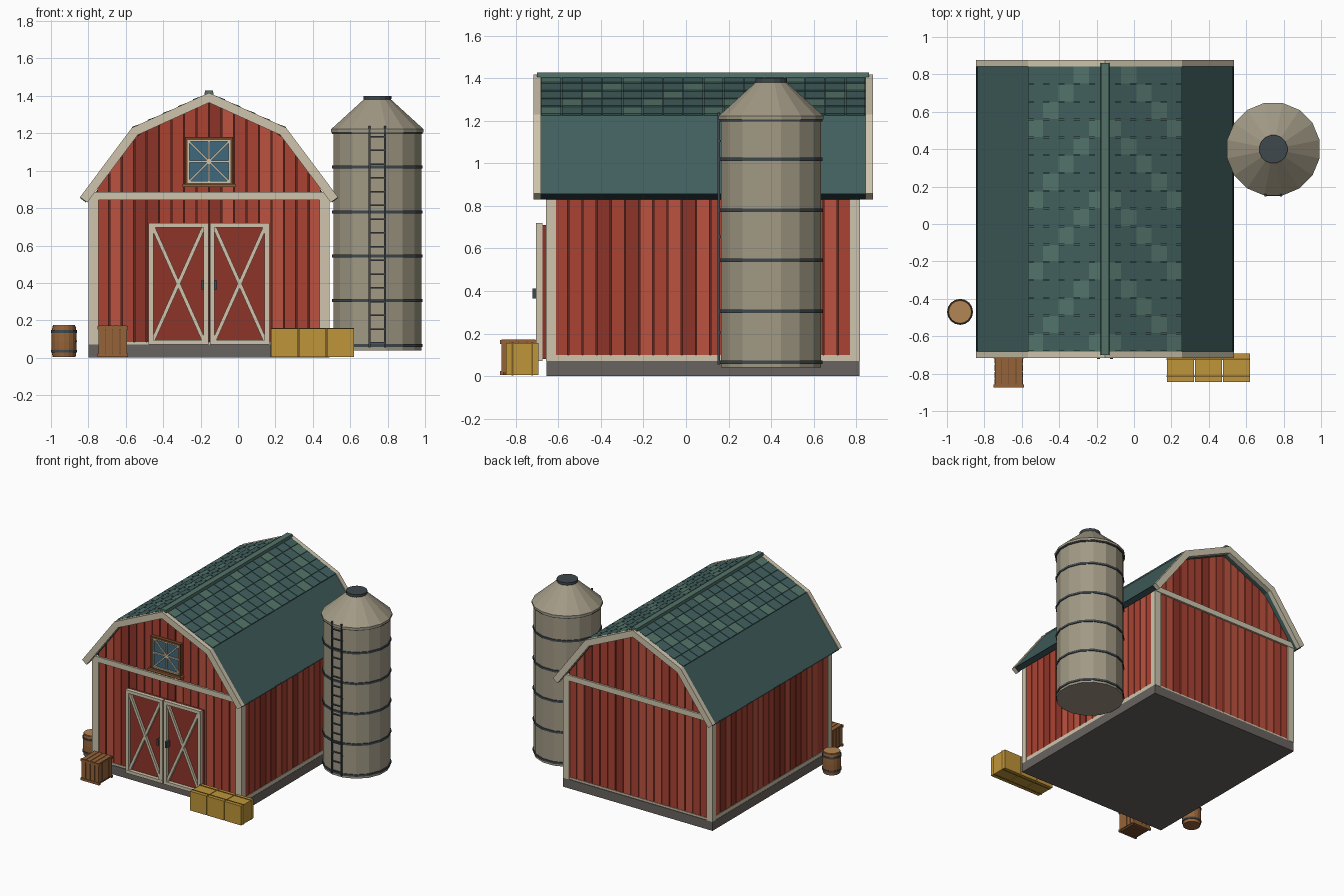
import bpy, bmesh, random
from math import pi, sin, cos, hypot
from mathutils import Vector

if "Cube" in bpy.data.objects:
    bpy.data.objects.remove(bpy.data.objects["Cube"])

random.seed(4)
CX, CY = -0.155, 0.08
COL = {"red": (.40, .055, .032), "red_light": (.50, .085, .05), "red_dark": (.27, .035, .022),
       "seam": (.11, .02, .015), "cream": (.62, .56, .42), "teal": (.052, .115, .11),
       "teal_light": (.085, .17, .14), "teal_dark": (.02, .04, .045), "stone": (.14, .125, .115),
       "silo": (.36, .32, .235), "steel": (.05, .065, .075), "glass": (.05, .14, .2),
       "brown": (.30, .125, .04), "brown_dark": (.16, .06, .022), "tan": (.45, .24, .09),
       "hay": (.52, .30, .04), "hay_dark": (.2, .11, .02)}
MATS = {}


def make(name, color, parts):
    """One object from prisms (2D outline, axis, low, high)."""
    bm = bmesh.new()
    for pts, axis, lo, hi in parts:
        def place(p, h):
            return {"x": (h, p[0], p[1]), "y": (p[0], h, p[1]), "z": (p[0], p[1], h)}[axis]
        a = [bm.verts.new(place(p, lo)) for p in pts]
        b = [bm.verts.new(place(p, hi)) for p in pts]
        bm.faces.new(a)
        bm.faces.new(b[::-1])
        for i in range(len(pts)):
            j = (i + 1) % len(pts)
            bm.faces.new((a[i], b[i], b[j], a[j]))
    return finish(name, color, bm)


def finish(name, color, bm):
    bmesh.ops.recalc_face_normals(bm, faces=bm.faces)
    me = bpy.data.meshes.new(name)
    bm.to_mesh(me)
    bm.free()
    if color not in MATS:
        MATS[color] = bpy.data.materials.new(color)
        MATS[color].diffuse_color = (*COL[color], 1)
    me.materials.append(MATS[color])
    ob = bpy.data.objects.new(name, me)
    bpy.context.collection.objects.link(ob)
    return ob


def box(x0, x1, y0, y1, z0, z1):
    return ([(x0, z0), (x1, z0), (x1, z1), (x0, z1)], "y", y0, y1)


def strip(p, q, w, y0, y1):
    """Flat bar between two points in the xz plane."""
    d = hypot(q[0] - p[0], q[1] - p[1])
    nx, nz = -(q[1] - p[1]) / d * w / 2, (q[0] - p[0]) / d * w / 2
    return ([(p[0] + nx, p[1] + nz), (q[0] + nx, q[1] + nz), (q[0] - nx, q[1] - nz), (p[0] - nx, p[1] - nz)], "y", y0, y1)


def lathe(name, color, x, y, prof, n, turn=0.0):
    """Faceted round part from (radius, z) points, capped at both ends."""
    bm = bmesh.new()
    rings = [[bm.verts.new((x + r * cos(2 * pi * i / n + turn), y + r * sin(2 * pi * i / n + turn), z))
              for i in range(n)] for r, z in prof]
    for a, b in zip(rings, rings[1:]):
        for i in range(n):
            bm.faces.new((a[i], a[(i + 1) % n], b[(i + 1) % n], b[i]))
    bm.faces.new(rings[0])
    bm.faces.new(rings[-1])
    return finish(name, color, bm)


# Gambrel half profile, offset along the slope normals
RIDGE, KNEE, EAVE = Vector((0, 1.41)), Vector((.408, 1.225)), Vector((.685, .855))
N1 = Vector((.185, .408)).normalized()
N2 = Vector((.37, .277)).normalized()


def half(off):
    miter = (N1 + N2) / (1 + N1.dot(N2))
    return [RIDGE + Vector((0, off / N1.y)), KNEE + miter * off, EAVE + N2 * off]


def shell(outer, inner):
    def line(off):
        h = half(off)
        return [(CX - p.x, p.y) for p in h[:0:-1]] + [(CX + p.x, p.y) for p in h]
    return line(outer) + line(inner)[::-1]


def under_roof(x):
    r, k, e = half(-.038)
    u = abs(x - CX)
    a, b = (r, k) if u < k.x else (k, e)
    return a.y + (b.y - a.y) * (u - a.x) / (b.x - a.x)


# Foundation and wall core
make("foundation", "stone", [box(-.80, .49, -.655, .815, 0, .07)])
inner = half(-.036)
core = [(CX - .63, .07), (CX + .63, .07), (CX + .63, .85), (CX + inner[1].x, inner[1].y), (CX, inner[0].y),
        (CX - inner[1].x, inner[1].y), (CX - .63, .85)]
make("wall_core", "seam", [(core, "y", -.635, .795)])

# Wall boards in three reds
boards = {"red": [], "red_light": [], "red_dark": []}
shades = ["red", "red", "red_light", "red_dark"]
n = 18
for y0, y1 in ((-.646, -.634), (.794, .806)):
    for i in range(n):
        a = CX - .6 + 1.2 * i / n + .003
        b = a + 1.2 / n - .006
        boards[random.choice(shades)].append(([(a, .08), (b, .08), (b, under_roof(b)), (a, under_roof(a))], "y", y0, y1))
n = 21
for x0, x1 in ((CX - .64, CX - .629), (CX + .629, CX + .64)):
    for i in range(n):
        a = -.62 + 1.4 * i / n + .003
        boards[random.choice(shades)].append(box(x0, x1, a, a + 1.4 / n - .006, .08, .85))
for c, parts in boards.items():
    make("wall_boards_" + c, c, parts)

# Cream wall trim: corner posts, cross beams, sills
trim = []
for x0, x1 in ((-.80, -.747), (.437, .49)):
    for y0, y1 in ((-.657, -.61), (.77, .817)):
        trim.append(box(x0, x1, y0, y1, .07, .86))
for y0, y1 in ((-.66, -.63), (.79, .82)):
    trim.append(box(-.80, .49, y0, y1, .842, .885))
trim += [box(-.798, -.77, -.64, .80, .07, .10), box(.46, .488, -.64, .80, .07, .10),
         box(-.78, .47, -.65, -.63, .07, .085), box(-.78, .47, .79, .81, .07, .085)]
make("wall_trim", "cream", trim)

# Roof
make("roof", "teal", [(shell(0, -.036), "y", -.684, .846)])
make("roof_end_trim", "cream", [(shell(.006, -.042), "y", a, b) for a, b in ((-.717, -.682), (.843, .878))])
make("ridge_cap", "teal_light", [([(CX - .024, 1.40), (CX, 1.41), (CX + .024, 1.40), (CX + .022, 1.428),
                                  (CX - .022, 1.428)], "y", -.70, .86)])
tiles = {"teal": [], "teal_light": []}
for s in (-1, 1):
    for i in range(5):
        a, b = RIDGE.lerp(KNEE, i / 5), RIDGE.lerp(KNEE, (i + 1) / 5)
        quad = [(CX + s * p.x, p.y) for p in (a - N1 * .004, b - N1 * .004, b + N1 * .010, a + N1 * .003)]
        for c in range(16):
            y = -.680 + c * .0953
            tiles["teal_light" if (i + c) % 4 == 0 else "teal"].append((quad, "y", y + .002, y + .0925))
for c, parts in tiles.items():
    make("shingles_" + c, c, parts)
make("eave_edge", "teal_dark", [strip((CX + s * .687, .857), (CX + s * .656, .834), .008, -.682, .843) for s in (-1, 1)])

# Double doors with crossed braces
slab, frame, handles = [], [], []
for s in (-1, 1):
    def dx(u):
        return CX + s * u
    x0, x1 = sorted((dx(.004), dx(.318)))
    slab.append(box(x0, x1, -.678, -.64, .08, .71))
    for u in (.017, .31):
        frame.append(strip((dx(u), .07), (dx(u), .72), .026, -.705, -.675))
    for z in (.082, .708):
        frame.append(strip((dx(.004), z), (dx(.323), z), .024, -.706, -.675))
    frame.append(strip((dx(.028), .092), (dx(.30), .70), .02, -.698, -.675))
    frame.append(strip((dx(.028), .70), (dx(.30), .092), .02, -.696, -.675))
    handles.append(strip((dx(.036), .365), (dx(.036), .412), .016, -.722, -.676))
make("door_panels", "red_dark", slab)
make("door_frames", "cream", frame)
make("door_handles", "steel", handles)

# Loft window
WZ = 1.05
make("window_glass", "glass", [box(CX - .115, CX + .115, -.656, -.63, WZ - .115, WZ + .115)])
make("window_surround", "brown_dark", [strip((CX - .125, WZ + s * .122), (CX + .125, WZ + s * .122), .014, -.675, -.63) for s in (-1, 1)]
     + [strip((CX + s * .122, WZ - .129), (CX + s * .122, WZ + .129), .014, -.674, -.63) for s in (-1, 1)])
make("window_sill", "brown", [box(CX - .142, CX + .142, -.69, -.63, .912, .93)])
bars = [strip((CX - a, WZ - b), (CX + a, WZ + b), .01, -.668 + k * .001, -.65)
        for k, (a, b) in enumerate(((.115, 0), (0, .115), (.112, .112), (.112, -.112)))]
for s in (-1, 1):
    bars += [strip((CX - .117, WZ + s * .111), (CX + .117, WZ + s * .111), .011, -.670, -.65),
             strip((CX + s * .111, WZ - .117), (CX + s * .111, WZ + .117), .011, -.669, -.65)]
make("window_bars", "cream", bars)

# Silo
SX, SY, T = .745, .40, pi / 16
lathe("silo_body", "silo", SX, SY, [(.240, .04), (.240, 1.22)], 16, T)
lathe("silo_roof", "silo", SX, SY, [(.252, 1.205), (.252, 1.222), (.075, 1.38)], 16, T)
lathe("silo_cap", "steel", SX, SY, [(.072, 1.36), (.076, 1.385), (.076, 1.40)], 16, T)
for z in (.065, .305, .545, .78, 1.02, 1.205):
    lathe("silo_band", "steel", SX, SY, [(.246, z - .008), (.246, z + .008)], 16, T)
ladder = [box(x - .005, x + .005, .148, .16, .055, 1.24) for x in (.704, .786)]
ladder += [box(.704, .786, .150, .158, z - .004, z + .004) for z in [.08 + .0735 * i for i in range(16)]]
ladder += [box(x - .004, x + .004, .155, .18, z, z + .01) for x in (.704, .786) for z in (.2, .65, 1.1)]
make("silo_ladder", "steel", ladder)

# Hay bales with straps
bales, straps = [], []
for x in (.177, .326, .475):
    bales.append(box(x, x + .144, -.845, -.693, .005, .155))
    straps += [box(x - .002, x + .146, y - .004, y + .004, .003, .158) for y in (-.815, -.722)]
make("hay_bales", "hay", bales)
make("hay_straps", "hay_dark", straps)

# Slatted crate
x0, x1, y0, y1 = -.745, -.593, -.868, -.708
make("crate_core", "brown_dark", [box(x0 + .006, x1 - .006, y0 + .006, y1 - .006, .006, .165)])
slats = []
for i in range(4):
    a, b = x0 + i * .038 + .002, y0 + i * .04 + .002
    slats += [box(a, a + .034, y0, y1, .163, .172), box(a, a + .034, y0, y0 + .008, .02, .163),
              box(a, a + .034, y1 - .008, y1, .02, .163), box(x0, x0 + .008, b, b + .036, .02, .163),
              box(x1 - .008, x1, b, b + .036, .02, .163)]
slats += [box(x0 - .005, x1 + .005, y0 - .005, y0 + .01, z, z + .018) for z in (.005, .152)]
slats += [box(x0 - .005, x1 + .005, y1 - .01, y1 + .005, z, z + .018) for z in (.005, .152)]
make("crate_slats", "brown", slats)

# Barrel
lathe("barrel", "brown", -.93, -.47, [(.062, .005), (.067, .05), (.068, .088), (.067, .125), (.062, .17)], 16)
lathe("barrel_lid", "tan", -.93, -.47, [(.058, .165), (.058, .174)], 16)
for z in (.035, .14):
    lathe("barrel_hoop", "steel", -.93, -.47, [(.0695, z - .007), (.0695, z + .007)], 16)

for m in bpy.data.materials:
    if m.users and not m.is_grease_pencil:
        m.use_nodes = True
        m.node_tree.nodes["Principled BSDF"].inputs["Base Color"].default_value = m.diffuse_color
